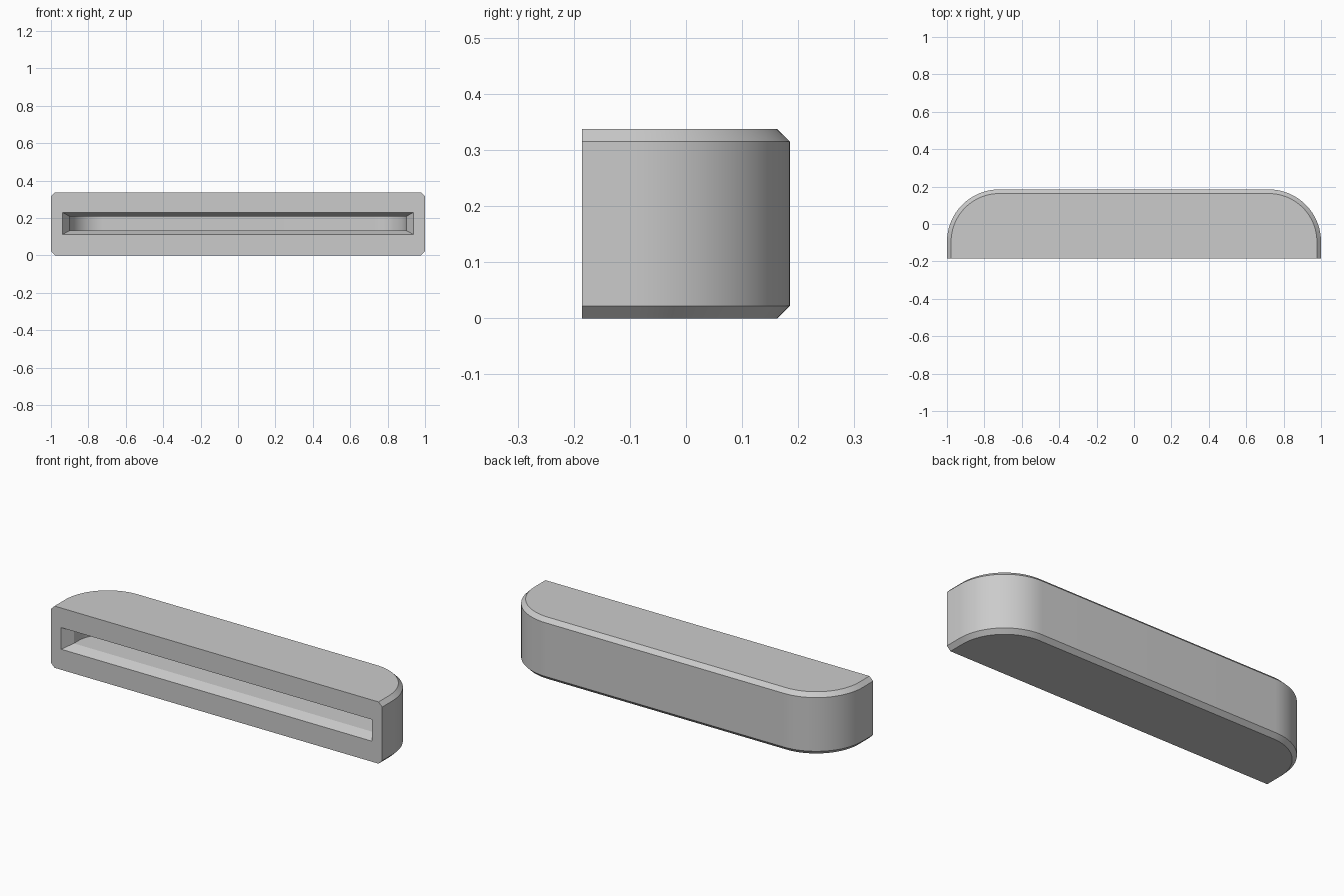
import bpy, bmesh, math

cube = bpy.data.objects.get("Cube")
if cube:
    bpy.data.objects.remove(cube, do_unlink=True)

HALF_X, FRONT, BACK, HEIGHT = 1.0, -0.185, 0.185, 0.337
RADIUS, CHAMFER, WALL = 0.28, 0.022, 0.1
SLOT_Z, SLOT_HALF, MOUTH_DEPTH = 0.171, 0.038, 0.055

grey = bpy.data.materials.new("mid_grey")
grey.use_nodes = True
colour = (0.6, 0.6, 0.6, 1)
grey.diffuse_color = colour
grey.node_tree.nodes["Principled BSDF"].inputs["Base Color"].default_value = colour


def outline(inset, front, steps=24):
    """Flat-fronted outline with two rounded back corners."""
    r = RADIUS - inset
    cx, cy = HALF_X - RADIUS, BACK - RADIUS
    right = [(HALF_X - inset, front)]
    for i in range(steps + 1):
        a = math.pi / 2 * i / steps
        right.append((cx + r * math.cos(a), cy + r * math.sin(a)))
    return right + [(-x, y) for x, y in reversed(right)]


def loft(name, rings):
    """Closed solid through rings of equal length."""
    bm = bmesh.new()
    loops = [[bm.verts.new(p) for p in ring] for ring in rings]
    for low, high in zip(loops, loops[1:]):
        for i in range(len(low)):
            j = (i + 1) % len(low)
            bm.faces.new((low[i], low[j], high[j], high[i]))
    bm.faces.new(loops[0][::-1])
    bm.faces.new(loops[-1])
    bmesh.ops.recalc_face_normals(bm, faces=bm.faces)
    mesh = bpy.data.meshes.new(name)
    bm.to_mesh(mesh)
    bm.free()
    mesh.materials.append(grey)
    obj = bpy.data.objects.new(name, mesh)
    bpy.context.collection.objects.link(obj)
    return obj


def layer(inset, front, z):
    return [(x, y, z) for x, y in outline(inset, front)]


def mouth(t):
    """Rectangle of the flared slot opening; t is 0 inside, 1 at the front."""
    y = FRONT + MOUTH_DEPTH * (1 - t)
    hx, hz = HALF_X - WALL + 0.038 * t, SLOT_HALF + 0.021 * t
    return [(sx * hx, y, SLOT_Z + sz * hz)
            for sx, sz in ((-1, -1), (1, -1), (1, 1), (-1, 1))]


# Housing with chamfered rims
housing = loft("housing", [
    layer(CHAMFER, FRONT, 0), layer(0, FRONT, CHAMFER),
    layer(0, FRONT, HEIGHT - CHAMFER), layer(CHAMFER, FRONT, HEIGHT)])

# Rounded pocket and its flared mouth
cutters = [
    loft("pocket_cutter", [layer(WALL, FRONT - 0.1, SLOT_Z - SLOT_HALF),
                           layer(WALL, FRONT - 0.1, SLOT_Z + SLOT_HALF)]),
    loft("mouth_cutter", [mouth(-0.5), mouth(1.5)])]

bpy.ops.object.select_all(action='DESELECT')
bpy.context.view_layer.objects.active = housing
housing.select_set(True)
for cutter in cutters:
    cutter.hide_render = True
    mod = housing.modifiers.new(cutter.name, 'BOOLEAN')
    mod.operation = 'DIFFERENCE'
    mod.solver = 'EXACT'
    mod.object = cutter
    bpy.ops.object.modifier_apply(modifier=mod.name)
    bpy.data.objects.remove(cutter, do_unlink=True)

bpy.ops.object.shade_smooth_by_angle(angle=math.radians(15))
